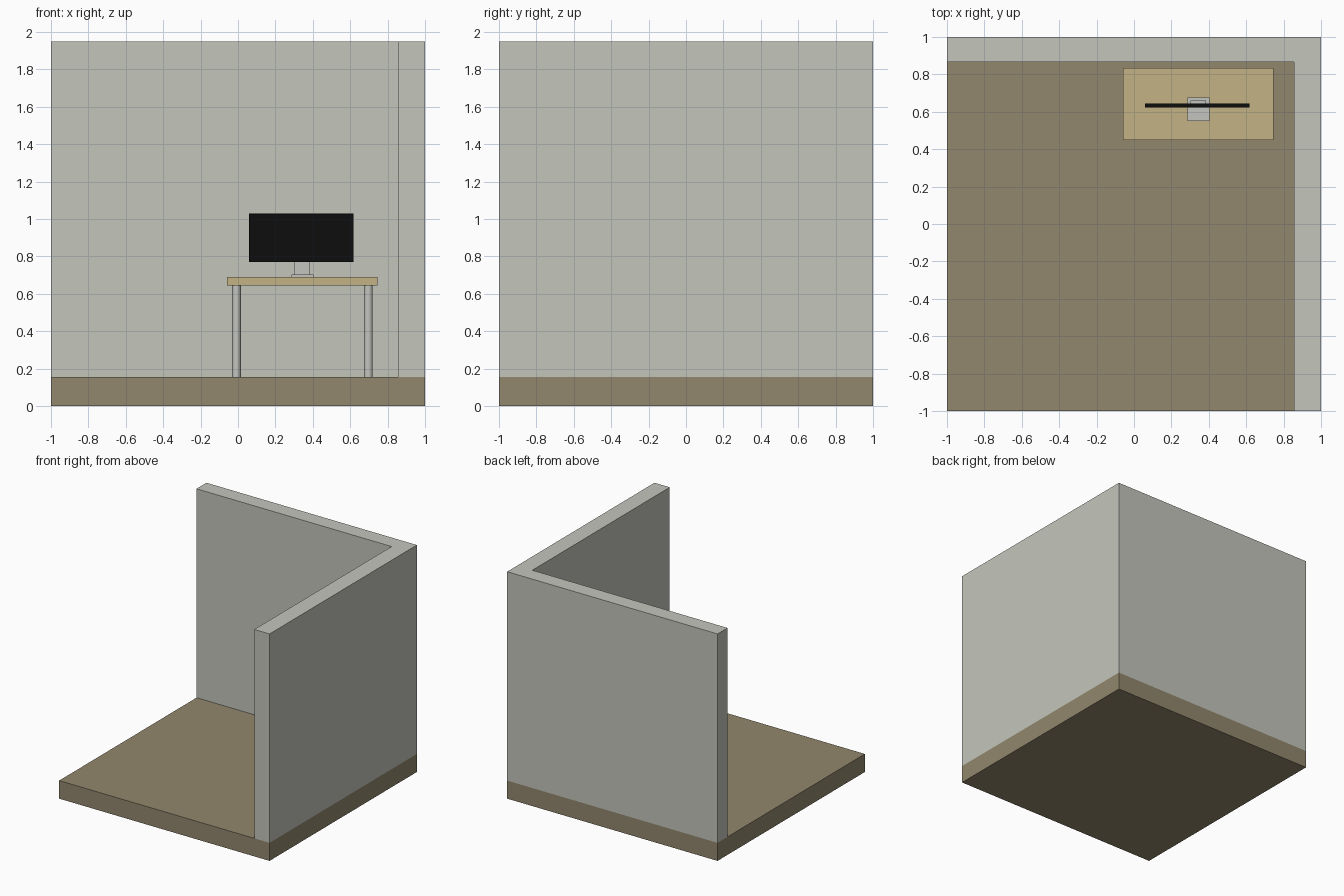
import bpy
import bmesh
from mathutils import Vector

cube = bpy.data.objects.get("Cube")
if cube:
    bpy.data.objects.remove(cube, do_unlink=True)


def material(name, rgb):
    mat = bpy.data.materials.new(name)
    mat.use_nodes = True
    colour = (*rgb, 1)
    mat.diffuse_color = colour
    mat.node_tree.nodes["Principled BSDF"].inputs["Base Color"].default_value = colour
    return mat


wall_grey = material("wall grey", (0.55, 0.56, 0.50))
floor_brown = material("floor brown", (0.29, 0.245, 0.155))
desk_wood = material("desk wood", (0.55, 0.45, 0.23))
metal_grey = material("metal grey", (0.55, 0.56, 0.52))
screen_black = material("screen black", (0.004, 0.004, 0.004))


def add_object(name, bm, mat):
    mesh = bpy.data.meshes.new(name)
    bmesh.ops.recalc_face_normals(bm, faces=bm.faces)
    bm.to_mesh(mesh)
    bm.free()
    mesh.materials.append(mat)
    obj = bpy.data.objects.new(name, mesh)
    bpy.context.collection.objects.link(obj)
    return obj


def prism(name, outline, z0, z1, mat):
    bm = bmesh.new()
    base = bm.faces.new([bm.verts.new((x, y, z0)) for x, y in outline])
    top = bmesh.ops.extrude_face_region(bm, geom=[base])["geom"]
    verts = [v for v in top if isinstance(v, bmesh.types.BMVert)]
    bmesh.ops.translate(bm, verts=verts, vec=(0, 0, z1 - z0))
    return add_object(name, bm, mat)


def box(name, x, y, z, mat):
    outline = [(x[0], y[0]), (x[1], y[0]), (x[1], y[1]), (x[0], y[1])]
    return prism(name, outline, *z, mat)


# Room: floor slab and L-shaped pair of walls
FLOOR = 0.155
box("floor", (-1, 1), (-1, 1), (0, FLOOR), floor_brown)
prism("walls", [(-1, 1), (-1, 0.865), (0.855, 0.865), (0.855, -1), (1, -1), (1, 1)],
      FLOOR, 1.95, wall_grey)

# Desk: top and four round legs
box("desk_top", (-0.06, 0.745), (0.45, 0.835), (0.645, 0.69), desk_wood)
for side, x in (("right", -0.008), ("left", 0.697)):
    for end, y in (("front", 0.495), ("back", 0.79)):
        bpy.ops.mesh.primitive_cylinder_add(
            vertices=32, radius=0.023, depth=0.645 - FLOOR,
            location=(x, y, (0.645 + FLOOR) / 2))
        leg = bpy.context.object
        leg.name = f"desk_leg_{end}_{side}"
        leg.data.materials.append(metal_grey)
        bpy.ops.object.shade_smooth_by_angle()

# Monitor: foot, neck and panel with a recessed display
box("monitor_foot", (0.285, 0.403), (0.55, 0.675), (0.69, 0.703), metal_grey)
box("monitor_neck", (0.302, 0.386), (0.642, 0.66), (0.703, 0.90), metal_grey)
panel = box("monitor_panel", (0.06, 0.617), (0.624, 0.645), (0.77, 1.03), screen_black)
bm = bmesh.new()
bm.from_mesh(panel.data)
front = [f for f in bm.faces if f.normal.dot(Vector((0, -1, 0))) > 0.9]
bmesh.ops.inset_region(bm, faces=front, thickness=0.01, depth=-0.003)
bm.to_mesh(panel.data)
bm.free()
